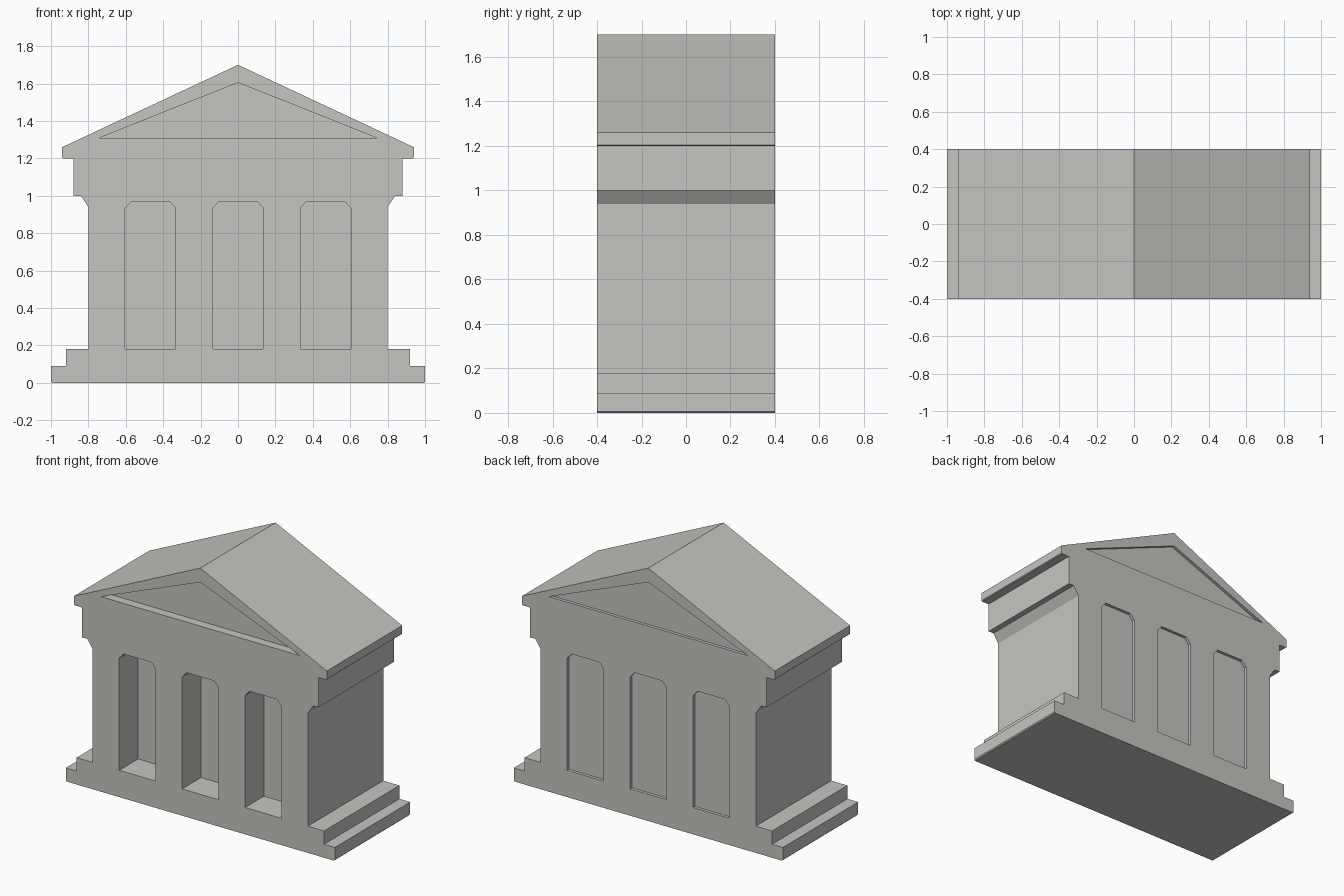
import bpy, bmesh

if "Cube" in bpy.data.objects:
    bpy.data.objects.remove(bpy.data.objects["Cube"])

stone = bpy.data.materials.new("pale stone")
stone.diffuse_color = (0.56, 0.56, 0.53, 1)
stone.use_nodes = True
stone.node_tree.nodes["Principled BSDF"].inputs["Base Color"].default_value = stone.diffuse_color


def prism(name, outline, y0, y1):
    """Extrude an x-z outline along y."""
    bm = bmesh.new()
    face = bm.faces.new([bm.verts.new((x, y0, z)) for x, z in outline])
    side = bmesh.ops.extrude_face_region(bm, geom=[face])["geom"]
    moved = [v for v in side if isinstance(v, bmesh.types.BMVert)]
    bmesh.ops.translate(bm, verts=moved, vec=(0, y1 - y0, 0))
    bmesh.ops.recalc_face_normals(bm, faces=bm.faces)
    mesh = bpy.data.meshes.new(name)
    bm.to_mesh(mesh)
    bm.free()
    mesh.materials.append(stone)
    ob = bpy.data.objects.new(name, mesh)
    bpy.context.collection.objects.link(ob)
    return ob


# Temple body: right half of the front profile, from plinth to ridge, mirrored
half = [(0.993, 0), (1, 0.007), (1, 0.09), (0.92, 0.09), (0.92, 0.18),
        (0.80, 0.18), (0.80, 0.94), (0.84, 1.0), (0.88, 1.0), (0.88, 1.2),
        (0.935, 1.2), (0.94, 1.205), (0.94, 1.26)]
outline = half + [(0, 1.70)] + [(-x, z) for x, z in reversed(half)]
temple = prism("temple", outline, -0.4, 0.4)

# Recesses: three niches and a pediment panel, deep in front, shallow behind
cutters = []
panel = [(-0.74, 1.31), (0.74, 1.31), (0, 1.605)]
for side, niche_depth, panel_depth in ((-1, 0.2, 0.02 * 3), (1, 0.02, 0.02)):
    for cx in (-0.468, 0, 0.468):
        w, c = 0.135, 0.033
        niche = [(cx - w, 0.18), (cx + w, 0.18), (cx + w, 0.933),
                 (cx + w - c, 0.97), (cx - w + c, 0.97), (cx - w, 0.933)]
        cutters.append(prism("niche_cutter", niche, side * 0.5, side * (0.4 - niche_depth)))
    cutters.append(prism("pediment_cutter", panel, side * 0.5, side * (0.4 - panel_depth)))

for cutter in cutters:
    cutter.hide_render = True
    mod = temple.modifiers.new("recess", 'BOOLEAN')
    mod.operation = 'DIFFERENCE'
    mod.solver = 'EXACT'
    mod.object = cutter

# Apply the cuts and drop the cutters
bpy.context.view_layer.update()
cut = bpy.data.meshes.new_from_object(temple.evaluated_get(bpy.context.evaluated_depsgraph_get()))
temple.modifiers.clear()
temple.data = cut
for cutter in cutters:
    bpy.data.objects.remove(cutter)
